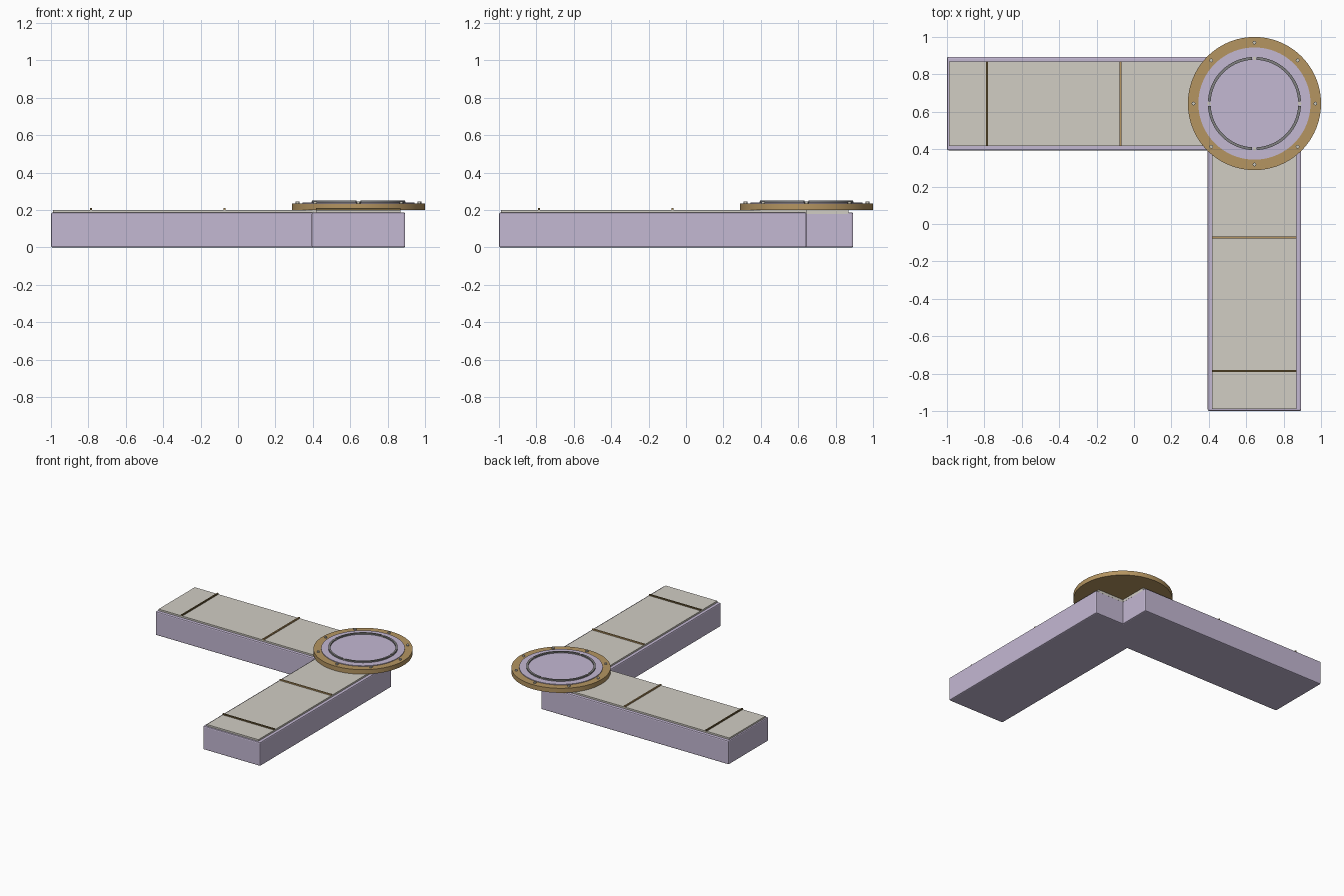
import bpy, bmesh
from math import cos, sin, pi, radians

if "Cube" in bpy.data.objects:
    bpy.data.objects.remove(bpy.data.objects["Cube"])

C = 0.644          # turntable centre in both x and y
HALF = 0.25        # half width of an arm


def material(name, rgb):
    m = bpy.data.materials.new(name)
    m.diffuse_color = (*rgb, 1)
    m.use_nodes = True
    m.node_tree.nodes["Principled BSDF"].inputs["Base Color"].default_value = m.diffuse_color
    return m


LAVENDER = material("lavender", (0.55, 0.48, 0.65))
CREAM = material("cream", (0.64, 0.61, 0.55))
GOLD = material("gold", (0.46, 0.30, 0.12))
BROWN = material("brown", (0.16, 0.11, 0.04))
GREY = material("grey", (0.22, 0.22, 0.22))
STEEL = material("steel", (0.6, 0.57, 0.5))


def finish(bm, name, mat, smooth=False):
    bmesh.ops.recalc_face_normals(bm, faces=bm.faces)
    me = bpy.data.meshes.new(name)
    bm.to_mesh(me)
    bm.free()
    me.materials.append(mat)
    ob = bpy.data.objects.new(name, me)
    bpy.context.collection.objects.link(ob)
    if smooth:
        bpy.context.view_layer.objects.active = ob
        ob.select_set(True)
        bpy.ops.object.shade_smooth_by_angle(angle=radians(30))
        ob.select_set(False)
    return ob


def box(name, lo, hi, mat, swap=False, bevel=0):
    # swap exchanges x and y, which turns one arm into the other
    bm = bmesh.new()
    bmesh.ops.create_cube(bm, size=1)
    for v in bm.verts:
        p = [a + (c + 0.5) * (b - a) for a, b, c in zip(lo, hi, v.co)]
        v.co = (p[1], p[0], p[2]) if swap else p
    ob = finish(bm, name, mat)
    if bevel:
        mod = ob.modifiers.new("bevel", 'BEVEL')
        mod.width, mod.segments = bevel, 2
    return ob


def lathe(name, profile, mat, start=0, end=2 * pi, steps=96):
    # sweeps a closed (radius, z) profile round the turntable axis
    bm = bmesh.new()
    full = end - start > 2 * pi - 1e-4
    rows = []
    for i in range(steps if full else steps + 1):
        a = start + (end - start) * i / steps
        rows.append([bm.verts.new((C + r * cos(a), C + r * sin(a), z)) for r, z in profile])
    n = len(profile)
    for i in range(steps):
        p, q = rows[i], rows[(i + 1) % len(rows)]
        for j in range(n):
            k = (j + 1) % n
            bm.faces.new((p[j], p[k], q[k], q[j]))
    if not full:
        bm.faces.new(rows[0])
        bm.faces.new(rows[-1])
    return finish(bm, name, mat, True)


def cylinder(name, x, y, r, z0, z1, mat, sides):
    bm = bmesh.new()
    bmesh.ops.create_cone(bm, cap_ends=True, segments=sides, radius1=r, radius2=r, depth=z1 - z0)
    bmesh.ops.translate(bm, verts=bm.verts, vec=(x, y, (z0 + z1) / 2))
    return finish(bm, name, mat, True)


# two identical arms meeting under the turntable
for side, swap in (("left", False), ("front", True)):
    box(side + "_arm_body", (-1, C - HALF, 0), (C, C + HALF, 0.187), LAVENDER, swap, 0.008)
    box(side + "_arm_panel", (-0.988, C - 0.226, 0.18), (C, C + 0.226, 0.2), CREAM, swap)
    box(side + "_outer_slat", (-0.79, C - 0.226, 0.195), (-0.78, C + 0.226, 0.21), BROWN, swap)
    box(side + "_inner_slat", (-0.077, C - 0.226, 0.195), (-0.067, C + 0.226, 0.21), GOLD, swap)

# turntable: gold flange with raised lavender plate
cylinder("turntable_flange", C, C, 0.356, 0.2, 0.236, GOLD, 96)
cylinder("turntable_plate", C, C, 0.3, 0.23, 0.241, LAVENDER, 96)

# raised grey track in four arcs with a stud in each gap
for i in range(4):
    a = i * pi / 2
    lathe(f"track_arc_{i}", [(0.234, 0.236), (0.249, 0.236), (0.249, 0.251), (0.234, 0.251)],
          GREY, a + 0.05, a + pi / 2 - 0.05, 24)
    cylinder(f"track_stud_{i}", C + 0.242 * cos(a), C + 0.242 * sin(a), 0.009, 0.236, 0.247, STEEL, 12)

# eight flange bolts
for i in range(8):
    a = i * pi / 4
    cylinder(f"flange_bolt_{i}", C + 0.326 * cos(a), C + 0.326 * sin(a), 0.01, 0.23, 0.245, STEEL, 12)
